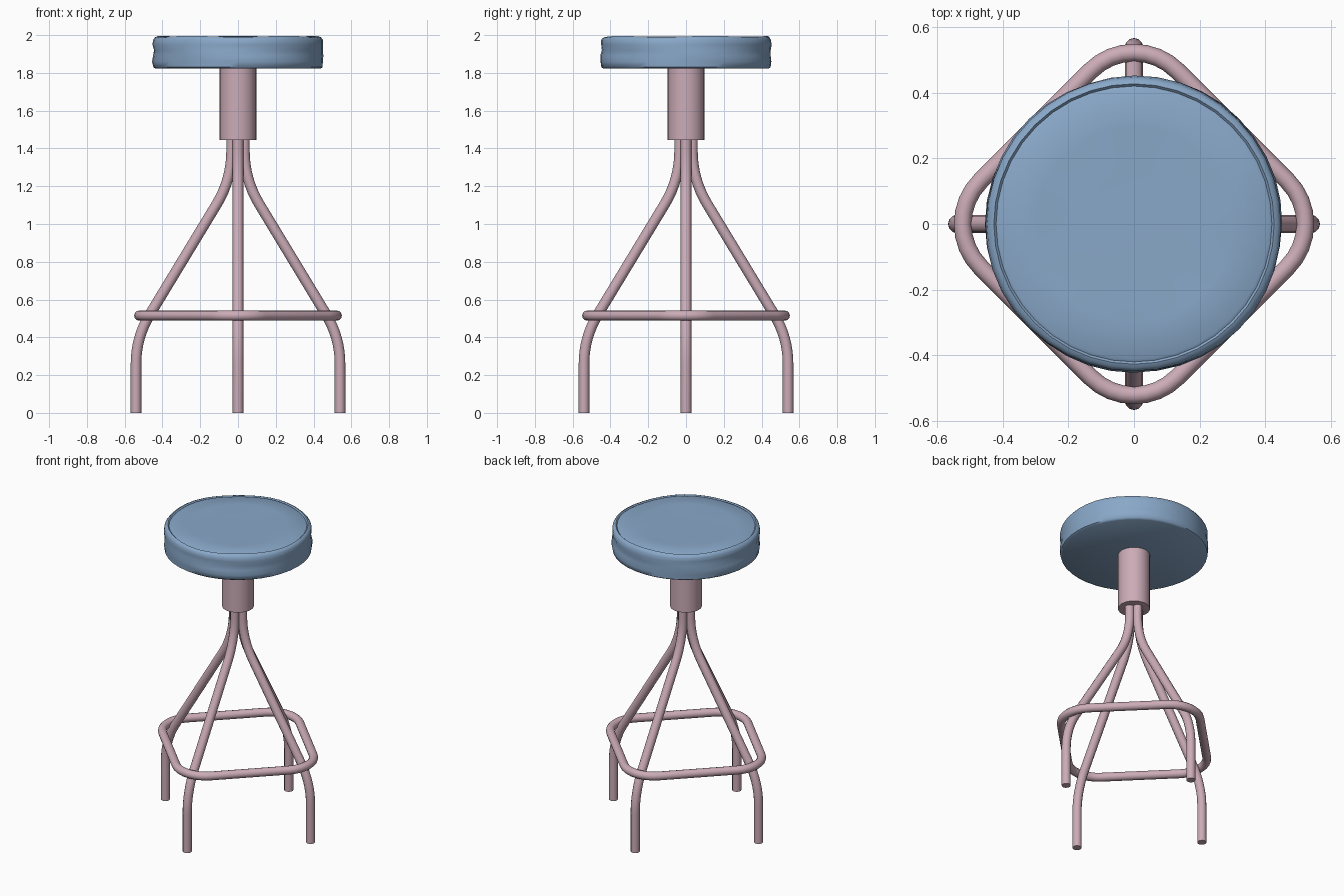
import bpy, bmesh, math
from mathutils import Vector, Matrix

cube = bpy.data.objects.get("Cube")
if cube:
    bpy.data.objects.remove(cube, do_unlink=True)


def material(name, rgb):
    m = bpy.data.materials.new(name)
    m.use_nodes = True
    m.diffuse_color = (*rgb, 1)
    m.node_tree.nodes["Principled BSDF"].inputs["Base Color"].default_value = (*rgb, 1)
    return m


pink = material("dusty pink metal", (0.60, 0.41, 0.47))
blue = material("blue upholstery", (0.25, 0.39, 0.58))


def finish(name, bm, mat, angle=40):
    bmesh.ops.recalc_face_normals(bm, faces=bm.faces)
    mesh = bpy.data.meshes.new(name)
    bm.to_mesh(mesh)
    bm.free()
    mesh.materials.append(mat)
    ob = bpy.data.objects.new(name, mesh)
    bpy.context.collection.objects.link(ob)
    bpy.ops.object.select_all(action="DESELECT")
    ob.select_set(True)
    bpy.context.view_layer.objects.active = ob
    bpy.ops.object.shade_smooth_by_angle(angle=math.radians(angle))
    return ob


def fillet(before, corner, after, length, steps=8):
    """Points of a circular bend that replaces a corner."""
    a = (before - corner).normalized()
    b = (after - corner).normalized()
    half = a.angle(b) / 2
    radius = length * math.tan(half)
    centre = corner + (a + b).normalized() * (length / math.cos(half))
    start, turn = corner + a * length - centre, math.pi - 2 * half
    axis = start.cross(corner + b * length - centre).normalized()
    return [centre + Matrix.Rotation(turn * i / steps, 3, axis) @ start
            for i in range(steps + 1)]


def tube(name, path, radius, side, closed=False, sides=12):
    """Sweep a round section along a planar path; side is the plane normal."""
    bm = bmesh.new()
    rings, n = [], len(path)
    for i, p in enumerate(path):
        prev = path[i - 1] if i or closed else p
        nxt = path[(i + 1) % n] if i < n - 1 or closed else p
        across = side.cross((nxt - prev).normalized())
        rings.append([bm.verts.new(p + radius * (across * math.cos(t) + side * math.sin(t)))
                      for t in (math.tau * k / sides for k in range(sides))])
    for i in range(n if closed else n - 1):
        r, s = rings[i], rings[(i + 1) % n]
        for k in range(sides):
            j = (k + 1) % sides
            bm.faces.new((r[k], r[j], s[j], s[k]))
    if not closed:
        bm.faces.new(rings[0])
        bm.faces.new(rings[-1])
    return finish(name, bm, pink)


# Four bent legs
foot, knee = Vector((0.54, 0, 0)), Vector((0.54, 0, 0.40))
neck, top = Vector((0.034, 0, 1.235)), Vector((0.034, 0, 1.6))
leg_path = [foot, *fillet(foot, knee, neck, 0.14), *fillet(knee, neck, top, 0.15), top]
for i, name in enumerate(("left_leg", "back_leg", "right_leg", "front_leg")):
    turn = Matrix.Rotation(i * math.pi / 2, 3, "Z")
    tube(name, [turn @ p for p in leg_path], 0.028, turn @ Vector((0, 1, 0)))

# Rounded square foot ring, corners over the legs
corners = [Matrix.Rotation(i * math.pi / 2, 3, "Z") @ Vector((0.6, 0, 0.515)) for i in range(4)]
ring_path = []
for i, c in enumerate(corners):
    ring_path += fillet(corners[i - 1], c, corners[(i + 1) % 4], 0.186)
tube("foot_ring", ring_path, 0.027, Vector((0, 0, 1)), closed=True)

# Central column
bm = bmesh.new()
bmesh.ops.create_cone(bm, cap_ends=True, segments=32, radius1=0.097, radius2=0.097,
                      depth=0.395, matrix=Matrix.Translation((0, 0, 1.6425)))
finish("column", bm, pink)

# Round cushion: turned profile with a welt and soft wrinkles on its side
profile = [(0.435, 1.822), (0.448, 1.83), (0.452, 1.86), (0.451, 1.89), (0.447, 1.92),
           (0.451, 1.95), (0.449, 1.975), (0.440, 1.988), (0.428, 1.993),
           (0.421, 1.986), (0.412, 1.991), (0.30, 1.992), (0.15, 1.990)]
bm = bmesh.new()
segments, rings = 40, []
for r, z in profile:
    soft = 0.003 if 1.85 < z < 1.96 else 0
    ring = []
    for k in range(segments):
        a = math.tau * k / segments
        rr = r + soft * math.sin(3 * a + 60 * z)
        zz = z + (0.003 * math.sin(5 * a) if 0.41 < r and z > 1.98 else 0)
        ring.append(bm.verts.new((rr * math.cos(a), rr * math.sin(a), zz)))
    rings.append(ring)
for r, s in zip(rings, rings[1:]):
    for k in range(segments):
        j = (k + 1) % segments
        bm.faces.new((r[k], r[j], s[j], s[k]))
bm.faces.new(rings[0])
bm.faces.new(rings[-1])
finish("seat_cushion", bm, blue, 50)
